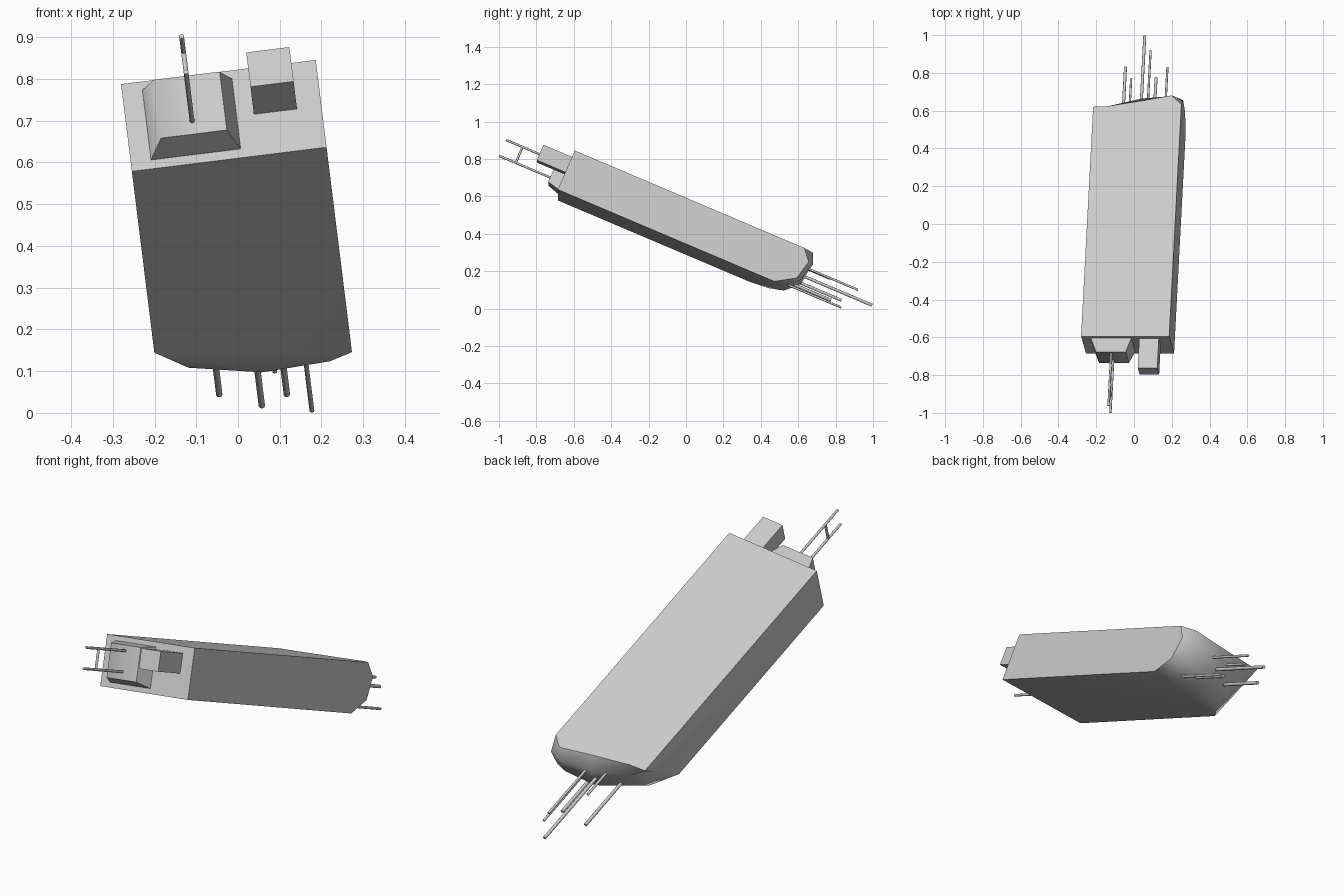
import bpy, bmesh, math
from mathutils import Matrix, Vector

old = bpy.data.objects.get("Cube")
if old:
    bpy.data.objects.remove(old)

# One plain grey for the whole model
grey = bpy.data.materials.new("plain_grey")
grey.use_nodes = True
colour = (0.6, 0.6, 0.6, 1)
grey.diffuse_color = colour
grey.node_tree.nodes["Principled BSDF"].inputs["Base Color"].default_value = colour

# Tilted frame: local x is width, y runs front to back, z is thickness
across = Vector((0.992, 0, 0.123)).normalized()
along = Vector((0.048, 0.919, -0.39)).normalized()
up = across.cross(along).normalized()
along = up.cross(across)
frame = Matrix((across, along, up)).transposed().to_4x4()
frame.translation = (-0.034, -0.64, 0.712)
to_local = frame.inverted()


def finish(name, bm, angle):
    bmesh.ops.recalc_face_normals(bm, faces=bm.faces)
    mesh = bpy.data.meshes.new(name)
    bm.to_mesh(mesh)
    bm.free()
    mesh.materials.append(grey)
    ob = bpy.data.objects.new(name, mesh)
    ob.matrix_world = frame
    bpy.context.collection.objects.link(ob)
    bpy.ops.object.select_all(action='DESELECT')
    ob.select_set(True)
    bpy.context.view_layer.objects.active = ob
    bpy.ops.object.shade_smooth_by_angle(angle=math.radians(angle))


def frustum(name, back, front, depth, angle=30):
    """Block from y=0 out to y=-depth; back and front are x0, x1, z0, z1."""
    bm = bmesh.new()
    rings = []
    for (x0, x1, z0, z1), y in ((back, 0.01), (front, -depth)):
        rings.append([bm.verts.new((x, y, z)) for x, z in
                      ((x0, z0), (x1, z0), (x1, z1), (x0, z1))])
    for ring in rings:
        bm.faces.new(ring)
    for i in range(4):
        j = (i + 1) % 4
        bm.faces.new((rings[0][i], rings[0][j], rings[1][j], rings[1][i]))
    finish(name, bm, angle)


def rod(name, start, end, radius):
    start, end = Vector(start), Vector(end)
    axis = end - start
    bm = bmesh.new()
    place = Matrix.Translation((start + end) / 2) @ axis.to_track_quat('Z', 'Y').to_matrix().to_4x4()
    bmesh.ops.create_cone(bm, cap_ends=True, segments=10, radius1=radius,
                          radius2=radius, depth=axis.length, matrix=place)
    finish(name, bm, 45)


# Main body: flat box whose rear end is a rounded patch
half_w, half_t = 0.235, 0.1145
columns = (0, 0.077, 0.25, 0.415, 0.47)
rows = {0: (1.322, 1.325, 1.355, 1.387, 1.335),
        0.06: (1.267, 1.335, 1.395, 1.41, 1.386),
        0.165: (1.172, 1.295, 1.385, 1.38, 1.361),
        0.229: (1.113, 1.23, 1.313, 1.297, 1.258)}
bm = bmesh.new()
grid = [[bm.verts.new((x - half_w, y, half_t - drop)) for x, y in zip(columns, ys)]
        for drop, ys in rows.items()]
for upper, lower in zip(grid, grid[1:]):
    for i in range(len(columns) - 1):
        bm.faces.new((upper[i], upper[i + 1], lower[i + 1], lower[i]))
tl, tr, br, bl = [bm.verts.new((x * half_w, 0, z * half_t))
                  for x, z in ((-1, 1), (1, 1), (1, -1), (-1, -1))]
bm.faces.new((tl, tr, br, bl))
bm.faces.new([tl, tr] + grid[0][::-1])
bm.faces.new([bl, br] + grid[-1][::-1])
bm.faces.new([tl, bl] + [r[0] for r in grid[::-1]])
bm.faces.new([tr, br] + [r[-1] for r in grid[::-1]])
finish("main_body", bm, 48)

# Front fittings
frustum("front_housing", (-0.19, 0.034, -0.094, 0.094),
        (-0.156, 0.003, -0.07, 0.083), 0.075, 69)
frustum("front_block", (0.072, 0.176, -0.006, 0.084),
        (0.072, 0.176, -0.006, 0.084), 0.169)

# Front prongs with a crossbar
prong_x, prong_tip, bar_y = -0.077, -0.375, -0.279
for name, z in (("upper_prong", 0.058), ("lower_prong", -0.035)):
    rod(name, (prong_x, -0.06, z), (prong_x, prong_tip, z), 0.006)
rod("prong_crossbar", (prong_x, bar_y, -0.035), (prong_x, bar_y, 0.058), 0.006)

# Rear rods, each given by its tip and radius
tips = ((-0.045, 0.83, 0.045, 0.008), (-0.015, 0.77, 0.16, 0.006),
        (0.057, 0.995, 0.018, 0.008), (0.088, 0.92, 0.1, 0.006),
        (0.117, 0.775, 0.045, 0.008), (0.177, 0.83, 0.006, 0.006))
for n, (x, y, z, radius) in enumerate(tips):
    tip = to_local @ Vector((x, y, z))
    rod(f"rear_rod_{n + 1}", (tip.x, 1.2, tip.z), tip, radius)
